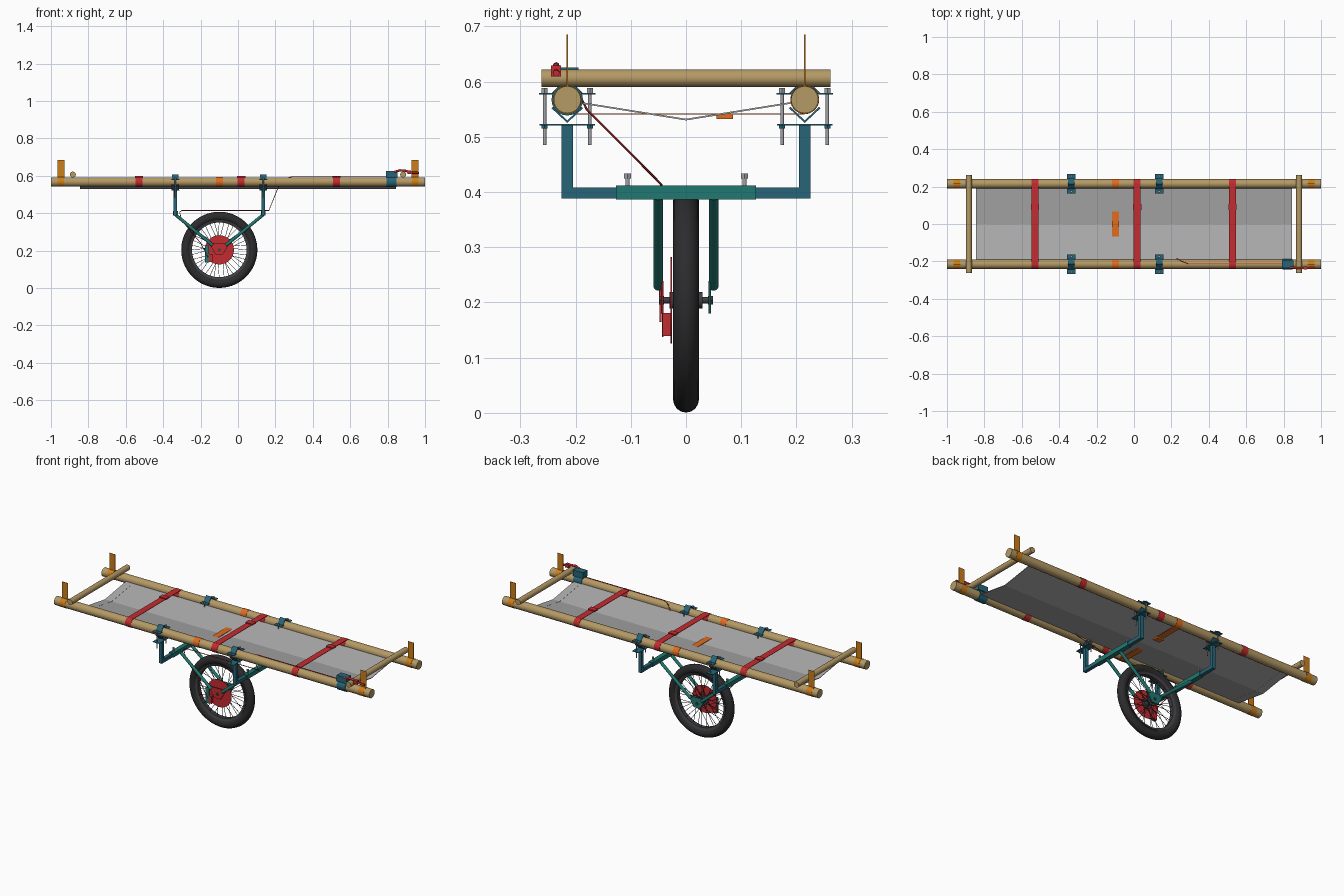
import bpy, math
from mathutils import Vector

if "Cube" in bpy.data.objects:
    bpy.data.objects.remove(bpy.data.objects["Cube"])

def mat(name, rgb):
    m = bpy.data.materials.new(name)
    m.diffuse_color = (*rgb, 1)
    m.use_nodes = True
    m.node_tree.nodes["Principled BSDF"].inputs["Base Color"].default_value = m.diffuse_color
    return m

WOOD = mat("wood", (0.46, 0.32, 0.13))
RED = mat("red", (0.55, 0.025, 0.03))
BLUE = mat("blue", (0.02, 0.13, 0.19))
TEAL = mat("teal", (0.015, 0.19, 0.165))
ORANGE = mat("orange", (0.75, 0.15, 0.015))
AMBER = mat("amber", (0.6, 0.21, 0.01))
BLACK = mat("rubber", (0.025, 0.025, 0.027))
DARK = mat("dark_metal", (0.05, 0.05, 0.055))
STEEL = mat("steel", (0.36, 0.37, 0.4))
CLOTH = mat("cloth", (0.42, 0.42, 0.42))

def mesh(name, verts, faces, m, smooth=False):
    me = bpy.data.meshes.new(name)
    me.from_pydata(verts, [], faces)
    me.update()
    ob = bpy.data.objects.new(name, me)
    bpy.context.collection.objects.link(ob)
    me.materials.append(m)
    if smooth:
        bpy.ops.object.select_all(action='DESELECT')
        bpy.context.view_layer.objects.active = ob
        ob.select_set(True)
        bpy.ops.object.shade_smooth_by_angle(angle=math.radians(40))
    return ob

def box(name, c, s, m):
    v = [(c[0] + i * s[0] / 2, c[1] + j * s[1] / 2, c[2] + k * s[2] / 2)
         for i in (-1, 1) for j in (-1, 1) for k in (-1, 1)]
    f = [(0, 1, 3, 2), (4, 6, 7, 5), (0, 4, 5, 1), (2, 3, 7, 6), (0, 2, 6, 4), (1, 5, 7, 3)]
    return mesh(name, v, f, m)

def rod(name, p, q, r, m, n=20):
    p, q = Vector(p), Vector(q)
    rot = (q - p).to_track_quat('Z', 'Y')
    ring = [rot @ Vector((r * math.cos(2 * math.pi * i / n), r * math.sin(2 * math.pi * i / n), 0)) for i in range(n)]
    v = [p + a for a in ring] + [q + a for a in ring]
    f = [(i, (i + 1) % n, n + (i + 1) % n, n + i) for i in range(n)]
    f += [tuple(reversed(range(n))), tuple(range(n, 2 * n))]
    return mesh(name, v, f, m, n > 8)

def sheet(name, path, x0, x1, t, m):
    # bent strip: y-z path swept along x, thickened
    k = len(path)
    v = [(x, y, z) for x in (x0, x1) for y, z in path]
    ob = mesh(name, v, [(i, i + 1, k + i + 1, k + i) for i in range(k - 1)], m)
    s = ob.modifiers.new("thick", 'SOLIDIFY')
    s.thickness, s.offset = t, 0
    return ob

def lathe(name, profile, c, m, n=64):
    # closed (radius, y) profile turned about the y axis
    k = len(profile)
    v = [(c[0] + r * math.cos(2 * math.pi * i / n), c[1] + y, c[2] + r * math.sin(2 * math.pi * i / n))
         for i in range(n) for r, y in profile]
    f = [(i * k + j, i * k + (j + 1) % k, (i + 1) % n * k + (j + 1) % k, (i + 1) % n * k + j)
         for i in range(n) for j in range(k)]
    return mesh(name, v, f, m, True)

def tube(name, pts, r, m):
    cu = bpy.data.curves.new(name, 'CURVE')
    cu.dimensions, cu.bevel_depth, cu.bevel_resolution = '3D', r, 2
    cu.use_fill_caps = True
    sp = cu.splines.new('POLY')
    sp.points.add(len(pts) - 1)
    for a, b in zip(sp.points, pts):
        a.co = (*b, 1)
    cu.materials.append(m)
    ob = bpy.data.objects.new(name, cu)
    bpy.context.collection.objects.link(ob)
    return ob

PY, PZ, PR = 0.215, 0.567, 0.0245
WX, WZ = -0.1, 0.204
FRAMES = (-0.335, 0.135)

# Poles, crossbars, end flags
for s in (-1, 1):
    rod("pole", (-1, s * PY, PZ), (1, s * PY, PZ), PR, WOOD, 28)
    rod("crossbar", (s * 0.883, -0.262, 0.606), (s * 0.883, 0.262, 0.606), 0.016, WOOD)
    for e in (-1, 1):
        x = e * 0.947
        rod("flag_band", (x - 0.018, s * PY, PZ), (x + 0.018, s * PY, PZ), PR + 0.0012, AMBER, 28)
        box("flag", (x, s * PY, 0.637), (0.037, 0.003, 0.096), AMBER)

# Sagging cloth bed with end hems
bed = [(-0.194, 0.562), (0, 0.531), (0.194, 0.562)]
sheet("cloth_bed", bed, -0.845, 0.845, 0.002, CLOTH)
for s in (-1, 1):
    sheet("cloth_hem", bed, s * 0.80, s * 0.845, 0.003, CLOTH)

# Red straps over the poles
for x in (-0.53, 0.017, 0.527):
    box("strap", (x, 0, PZ + PR + 0.0005), (0.037, 2 * PY, 0.0025), RED)
    box("strap_buckle", (x, 0.09, PZ + PR + 0.003), (0.044, 0.032, 0.008), RED)
    for s in (-1, 1):
        rod("strap_wrap", (x - 0.0185, s * PY, PZ), (x + 0.0185, s * PY, PZ), PR + 0.0015, RED, 28)

# Orange spreader strap under the poles
box("lower_strap", (WX, 0, 0.5415), (0.037, 2 * PY, 0.002), ORANGE)
box("lower_buckle", (WX, 0.07, 0.537), (0.042, 0.03, 0.009), ORANGE)
for s in (-1, 1):
    rod("lower_strap_wrap", (WX - 0.0185, s * PY, PZ), (WX + 0.0185, s * PY, PZ), PR + 0.0015, ORANGE, 28)

# Two U frames with pole clamps
for x in FRAMES:
    box("cross_tube", (x, 0, 0.398), (0.02, 0.45, 0.02), BLUE)
    box("cross_sleeve", (x, 0, 0.399), (0.026, 0.254, 0.025), TEAL)
    for s in (-1, 1):
        y = s * PY
        box("upright", (x, y, 0.455), (0.02, 0.02, 0.134), BLUE)
        box("clamp_plate", (x, y, 0.5215), (0.042, 0.1, 0.003), BLUE)
        sheet("clamp_cradle", [(y - 0.027, 0.553), (y, 0.527), (y + 0.027, 0.553)],
              x - 0.02, x + 0.02, 0.004, BLUE)
        sheet("clamp_cap", [(y - 0.026, 0.578), (y, 0.605), (y + 0.026, 0.578)],
              x - 0.017, x + 0.017, 0.004, BLUE)
        for e in (-1, 1):
            b = y + e * 0.041
            box("clamp_wing", (x, y + e * 0.038, 0.578), (0.045, 0.027, 0.003), BLUE)
            rod("clamp_bolt", (x, b, 0.485), (x, b, 0.58), 0.0032, STEEL, 10)
            rod("bolt_head", (x, b, 0.579), (x, b, 0.588), 0.0065, STEEL, 6)
            rod("bolt_nut", (x, b, 0.515), (x, b, 0.521), 0.0065, BLUE, 6)
        rod("sleeve_bolt", (x, s * 0.106, 0.41), (x, s * 0.106, 0.427), 0.004, STEEL, 10)
        rod("sleeve_bolt_head", (x, s * 0.106, 0.424), (x, s * 0.106, 0.433), 0.007, STEEL, 6)
        # Fork strut down to the hub
        d = 1 if x > WX else -1
        rod("fork_strut", (x, s * 0.05, 0.392), (WX + d * 0.035, s * 0.05, 0.228), 0.0085, TEAL)

# Dropout plates
for s, m in ((-1, RED), (1, TEAL)):
    o = [(-0.055, 0.035), (0.055, 0.035), (0.02, -0.024), (-0.02, -0.024)]
    v = [(WX + a, s * 0.043 + t, WZ + b) for t in (-0.002, 0.002) for a, b in o]
    f = [(3, 2, 1, 0), (4, 5, 6, 7)] + [(i, (i + 1) % 4, 4 + (i + 1) % 4, 4 + i) for i in range(4)]
    mesh("dropout", v, f, m)
    rod("axle_nut", (WX, s * 0.04, WZ), (WX, s * 0.049, WZ), 0.009, DARK, 6)

# Wheel
C = (WX, 0, WZ)
lathe("tyre", [(0.179 + 0.0245 * math.cos(a), 0.0235 * math.sin(a))
               for a in (2 * math.pi * i / 16 for i in range(16))], C, BLACK, 72)
lathe("rim", [(0.146, -0.012), (0.16, -0.017), (0.16, 0.017), (0.146, 0.012)], C, DARK)
rod("axle", (WX, -0.048, WZ), (WX, 0.048, WZ), 0.006, DARK)
rod("hub", (WX, -0.03, WZ), (WX, 0.03, WZ), 0.015, DARK)
for s in (-1, 1):
    rod("hub_flange", (WX, s * 0.018, WZ), (WX, s * 0.022, WZ), 0.027, DARK)
for i in range(36):
    a = 2 * math.pi * i / 36
    b = a + 0.5 * (1 if i % 4 < 2 else -1)
    s = 1 if i % 2 else -1
    rod("spoke", (WX + 0.024 * math.cos(b), s * 0.02, WZ + 0.024 * math.sin(b)),
        (WX + 0.15 * math.cos(a), s * 0.003, WZ + 0.15 * math.sin(a)), 0.0013, DARK, 6)

# Disc brake
rod("brake_disc", (WX, -0.0285, WZ), (WX, -0.0255, WZ), 0.078, RED, 48)
box("brake_caliper", (-0.155, -0.034, 0.16), (0.035, 0.018, 0.042), RED)
box("caliper_bracket", (-0.165, -0.042, 0.182), (0.022, 0.003, 0.09), TEAL)
tube("brake_cable", [(-0.16, -0.046, 0.165), (-0.2, -0.047, 0.24), (-0.3, -0.046, 0.36),
                     (-0.312, -0.045, 0.405), (-0.3, -0.045, 0.414), (0.165, -0.045, 0.414),
                     (0.22, -0.18, 0.55), (0.25, -0.197, 0.585), (0.29, -0.213, 0.595),
                     (0.8, -0.213, 0.595), (0.82, -0.215, 0.605)], 0.002, RED)

# Brake lever on the pole
rod("lever_clamp", (0.795, -PY, PZ), (0.848, -PY, PZ), PR + 0.004, BLUE, 24)
box("lever_mount", (0.822, -0.215, 0.608), (0.064, 0.04, 0.034), BLUE)
tube("brake_lever", [(0.835, -0.232, 0.62), (0.865, -0.235, 0.629), (0.895, -0.235, 0.627),
                     (0.92, -0.235, 0.617), (0.968, -0.235, 0.615)], 0.006, RED)
box("lever_tip", (0.915, -0.235, 0.619), (0.02, 0.018, 0.02), RED)
